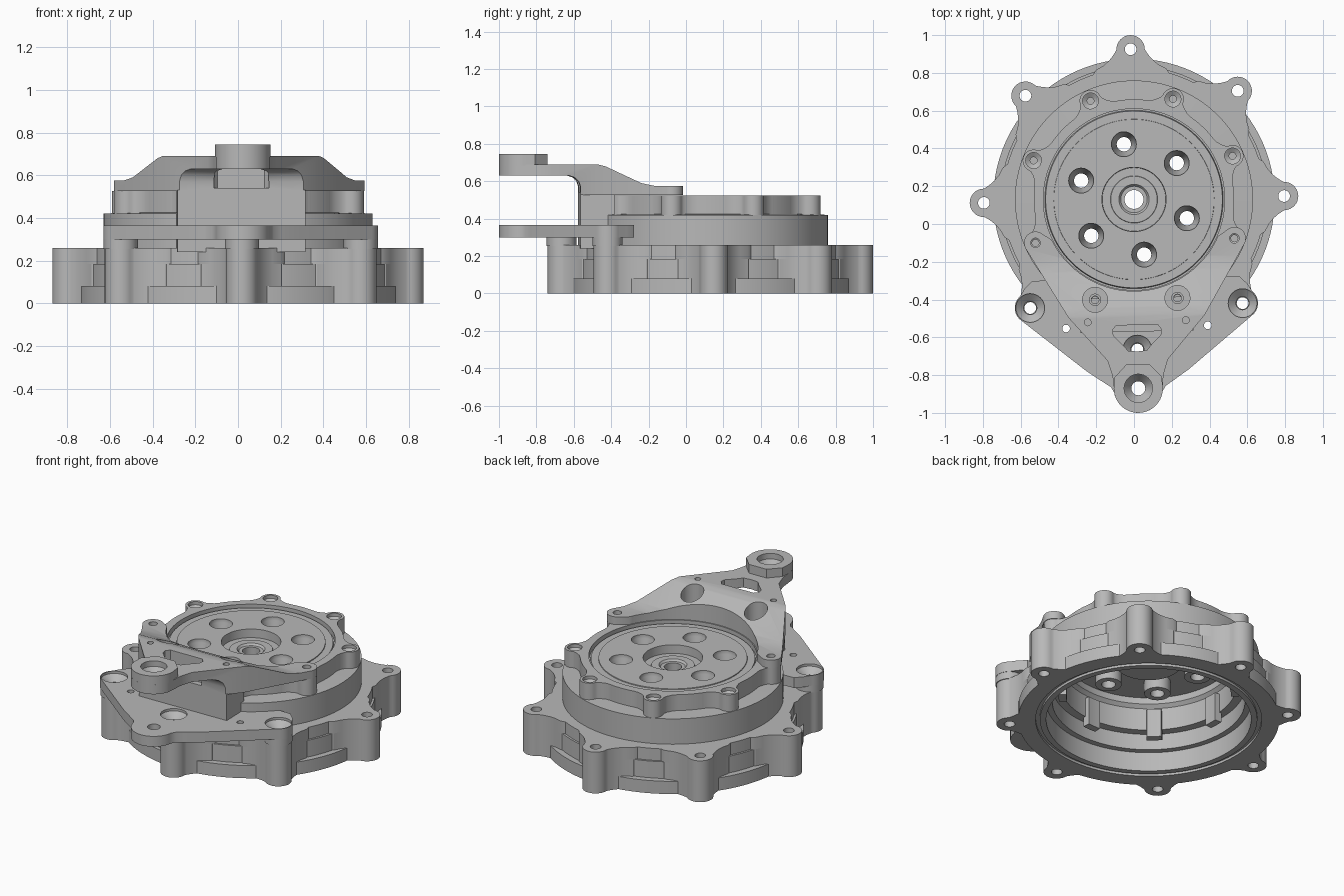
import bpy, bmesh
from math import sin, cos, pi, radians, atan2, hypot
from mathutils import Matrix

cube = bpy.data.objects.get("Cube")
if cube:
    bpy.data.objects.remove(cube)

grey = bpy.data.materials.new("cast grey")
grey.use_nodes = True
grey.diffuse_color = (0.48, 0.48, 0.48, 1)
grey.node_tree.nodes["Principled BSDF"].inputs["Base Color"].default_value = grey.diffuse_color

# Everything is drawn around the hub axis, then turned and shifted into place
PLACE = Matrix.Translation((0, 0.13, 0)) @ Matrix.Rotation(radians(1.3), 4, "Z")


def arc(r, a0, a1, n, cx=0, cy=0):
    angles = [radians(a0 + (a1 - a0) * i / n) for i in range(n + 1)]
    return [(cx + r * cos(a), cy + r * sin(a)) for a in angles]


def circle(r, n=96, cx=0, cy=0):
    return arc(r, 0, 360, n, cx, cy)[:-1]


def polar(r, deg):
    return r * cos(radians(deg)), r * sin(radians(deg))


def stack(bm, layers, closed=False):
    """Join (outline, z) layers with quads; cap the ends or close into a ring."""
    rows = [[bm.verts.new((x, y, z)) for x, y in pts] for pts, z in layers]
    n = len(rows[0])
    pairs = list(zip(rows, rows[1:]))
    if closed:
        pairs.append((rows[-1], rows[0]))
    else:
        bm.faces.new(rows[0][::-1])
        bm.faces.new(rows[-1])
    for a, b in pairs:
        for i in range(n):
            j = (i + 1) % n
            bm.faces.new((a[i], a[j], b[j], b[i]))


def make(name, bm):
    bmesh.ops.recalc_face_normals(bm, faces=bm.faces)
    bm.transform(PLACE)
    mesh = bpy.data.meshes.new(name)
    bm.to_mesh(mesh)
    bm.free()
    mesh.materials.append(grey)
    obj = bpy.data.objects.new(name, mesh)
    bpy.context.scene.collection.objects.link(obj)
    return obj


def part(name, layers, closed=False):
    bm = bmesh.new()
    stack(bm, layers, closed)
    return make(name, bm)


def lathe(name, profile):
    return part(name, [(circle(r), z) for r, z in profile], True)


def prism(name, outline, z0, z1):
    return part(name, [(outline, z0), (outline, z1)])


def side_prism(name, profile, half):
    """Extrude a (y, z) side profile across x."""
    bm = bmesh.new()
    stack(bm, [(profile, -half), (profile, half)])
    bm.transform(Matrix(((0, 0, 1, 0), (1, 0, 0, 0), (0, 1, 0, 0), (0, 0, 0, 1))))
    return make(name, bm)


def boolean(obj, cutter, operation="DIFFERENCE"):
    mod = obj.modifiers.new("cut", "BOOLEAN")
    mod.operation, mod.solver, mod.object = operation, "EXACT", cutter
    graph = bpy.context.evaluated_depsgraph_get()
    mesh = bpy.data.meshes.new_from_object(obj.evaluated_get(graph))
    obj.modifiers.clear()
    obj.data = mesh
    bpy.data.objects.remove(cutter)


def punch(obj, holes):
    """Cut stepped round holes, each given as ((x, y), [(r, z), ...])."""
    bm = bmesh.new()
    for (x, y), steps in holes:
        stack(bm, [(circle(r, 32, x, y), z) for r, z in steps])
    boolean(obj, make("hole_cutter", bm))


def lobed(name, base, inner, dist, lobe, flare, z0, z1, turn=0):
    """Ring with eight rounded lobes that flare into it."""
    ear = [(-t, d) for t, d in flare[::-1]]
    ear += [(-x, dist + y) for x, y in arc(lobe, 180, 0, 16)][::-1]
    ear += flare
    tip = [(atan2(t, d), hypot(t, d)) for t, d in ear]
    end = tip[-1][0]
    gap = [(end + (pi / 4 - 2 * end) * i / 8, base) for i in range(1, 8)]
    polars = [(a + k * pi / 4 + radians(turn), r) for k in range(8) for a, r in tip + gap]
    outer = [(r * cos(a), r * sin(a)) for a, r in polars]
    hole = [(inner * cos(a), inner * sin(a)) for a, r in polars]
    return part(name, [(outer, z0), (outer, z1), (hole, z1), (hole, z0)], True)


# Base ring and hollow housing
lathe("base_ring", [(.585, 0), (.62, 0), (.62, .015), (.645, .015), (.645, 0), (.745, 0),
                    (.745, .08), (.708, .08), (.708, .185), (.585, .185)])
lathe("housing", [(.55, .12), (.60, .12), (.60, .2), (.63, .2), (.63, .42), (.53, .425),
                  (.53, .525), (.48, .525), (.48, .38), (.50, .36), (.50, .22), (.55, .22)])

# Flange with eight bolt ears, waisted between the ears
EARS = [polar(.795, 45 * k) for k in range(8)]
ear_flare = [(.08, .785), (.095, .762), (.115, .738), (.145, .712), (.185, .69)]
for name, base, inner, z0, z1 in (("lower_ears", .69, .66, 0, .15),
                                  ("middle_ears", .69, .66, .15, .185),
                                  ("upper_ears", .695, .615, .185, .26)):
    flange = lobed(name, base, inner, .795, .075, ear_flare, z0, z1)
    punch(flange, [(p, [(.031, -.1), (.031, .4)]) for p in EARS])

# Housing rim with eight screw bosses
BOSSES = [polar(.57, 22.5 + 45 * k) for k in range(8)]
rim = lobed("boss_rim", .53, .49, .57, .058,
            [(.062, .56), (.075, .545), (.1, .525)], .40, .525, 22.5)
punch(rim, [(p, [(.018, .44), (.018, .49), (.042, .505), (.042, .6)]) for p in BOSSES])

# Output disc with hub well and six countersunk holes
DISC_HOLES = [polar(.297, -20.9 + 60 * k) for k in range(6)]
disc = lathe("output_disc", [(.05, .37), (.19, .37), (.21, .42), (.48, .42), (.48, .49),
                             (.472, .49), (.468, .508), (.425, .508), (.424, .513), (.17, .513),
                             (.168, .46), (.125, .46), (.123, .467), (.08, .467), (.07, .455),
                             (.05, .455)])
bolt = [(.038, .2), (.038, .44), (.066, .49), (.066, .6)]
punch(disc, [(p, bolt) for p in DISC_HOLES])
for i, (x, y) in enumerate(DISC_HOLES):
    rings = [(.04, .34), (.075, .34), (.075, .425), (.04, .425)]
    part(f"disc_boss_{i}", [(circle(r, 32, x, y), z) for r, z in rings], True)

# Ribs on the inner wall
for k in range(8):
    a = 45 * k
    rib = arc(.515, a - 5, a + 5, 4) + arc(.47, a + 5, a - 5, 4)
    prism(f"inner_rib_{k}", rib, .16, .34)

# Three spacer columns under the lower plate
for k in (5, 6, 7):
    x, y = EARS[k]
    column = prism(f"spacer_column_{k}", circle(.08, 40, x, y), .255, .302)
    punch(column, [((x, y), [(.031, .2), (.031, .4)])])


def mirrored(right):
    return right + [(-x, y) for x, y in right[::-1] if x > 1e-6]


# Lower bracket plate
plate_side = (arc(.13, -90, -8, 12, 0, -1.0) + [(.145, -.99), (.18, -.967), (.27, -.905)]
              + arc(.082, -52, 50, 12, .562, -.562) + [(.59, -.46), (.55, -.42)]
              + arc(.6, -44, -90, 18))
plate = prism("lower_plate", mirrored(plate_side[:-1] + [(0, -.6)]), .30, .365)
sink = [(.035, .2), (.035, .315), (.076, .35), (.076, .5)]
small = [(.02, .2), (.02, .8)]
punch(plate, [(EARS[k], sink) for k in (5, 6, 7)]
      + [((0, -1.0), [(.037, .2), (.037, .5)]), ((.375, -.675), small), ((-.375, -.675), small)])

# Upper bracket: a plan outline trimmed to a sloped side profile
bracket_side = (arc(.13, -90, -15, 12, 0, -1.0) + [(.135, -.93), (.16, -.85), (.36, -.62)]
                + arc(.06, -30, 130, 14, .527, -.218) + arc(.485, -25, -90, 24))
bracket = prism("upper_bracket", mirrored(bracket_side[:-1] + [(0, -.485)]), .4, .8)
sheet = side_prism("sheet_trim", [(-1.2, .63), (-.76, .63), (-.73, .62), (-.71, .60),
                                  (-.70, .57), (-.70, .526), (-.05, .526), (-.05, .575),
                                  (-.31, .575), (-.38, .59), (-.57, .68), (-.61, .69),
                                  (-1.2, .69)], 1)
boolean(bracket, sheet, "INTERSECT")

# Support wall below the bracket
wall = side_prism("support_wall", [(-.70, .24), (-.70, .53), (-.52, .53), (-.52, .24)], .30)
boolean(wall, prism("cavity_clearance", circle(.55), .1, .43))

# Rounded opening and screw holes through the bracket
opening = mirrored([(0, -.805), (.05, -.80), (.075, -.77), (.125, -.72), (.13, -.69),
                    (.11, -.665), (0, -.665)])
boolean(bracket, prism("opening_cutter", opening, .54, .9))
screw = [(.02, .5), (.02, .55), (.03, .55), (.03, .56), (.066, .56), (.066, .8)]
tip_sink = [(.037, .5), (.037, .66), (.075, .71), (.075, .9)]
punch(bracket, [(BOSSES[5], screw), (BOSSES[6], screw), ((0, -1.0), tip_sink)]
      + [((s * .26, -.645), [(.018, .58), (.018, .8)]) for s in (-1, 1)]
      + [(BOSSES[k], [(.025, .3), (.025, .9)]) for k in (4, 7)])

# Raised pad at the bracket tip
pad_outline = arc(.13, 180, 360, 32, 0, -1.0) + [(.125, -.94), (.06, -.872), (-.06, -.872),
                                                 (-.125, -.94)]
pad = prism("tip_pad", pad_outline, .685, .745)
punch(pad, [((0, -1.0), tip_sink)])

# Smooth round surfaces, keep machined edges crisp
for obj in bpy.context.scene.objects:
    if obj.type == "MESH":
        obj.data.shade_smooth()
        obj.data.set_sharp_from_angle(angle=radians(30))
